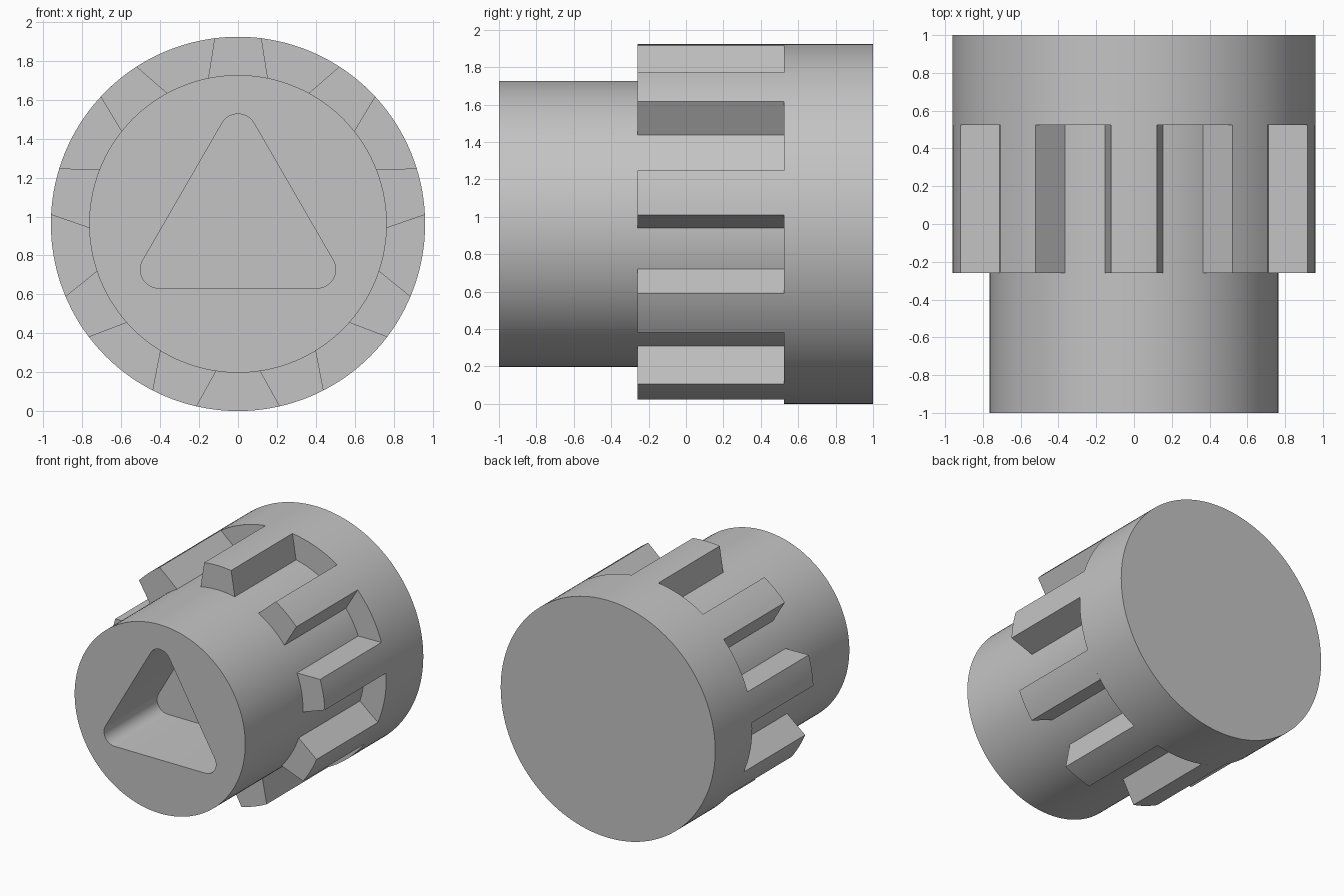
import bpy, bmesh
from math import sin, cos, radians

cube = bpy.data.objects.get("Cube")
if cube:
    bpy.data.objects.remove(cube, do_unlink=True)

R_OUT, R_IN = 0.962, 0.765
CZ = R_OUT                                  # height of the axis
Y_FRONT, Y_TOOTH, Y_RIM, Y_BACK = -1.0, -0.26, 0.525, 1.0
TEETH = 9

grey = bpy.data.materials.new("plain grey")
grey.use_nodes = True
GREY = (0.55, 0.55, 0.55, 1)
grey.diffuse_color = GREY
grey.node_tree.nodes["Principled BSDF"].inputs["Base Color"].default_value = GREY


def polar(radius, degrees):
    """Point around the axis, measured clockwise from the top."""
    a = radians(degrees)
    return radius * sin(a), CZ + radius * cos(a)


def loft(bm, sections, caps=True):
    """Skin a list of (outline, y) sections with quads and cap the ends."""
    rings = [[bm.verts.new((x, y, z)) for x, z in pts] for pts, y in sections]
    n = len(rings[0])
    for a, b in zip(rings, rings[1:]):
        for i in range(n):
            j = (i + 1) % n
            bm.faces.new((a[i], a[j], b[j], b[i]))
    if caps:
        bm.faces.new(rings[0])
        bm.faces.new(rings[-1])


def finish(bm, name):
    bmesh.ops.recalc_face_normals(bm, faces=bm.faces)
    mesh = bpy.data.meshes.new(name)
    bm.to_mesh(mesh)
    bm.free()
    mesh.materials.append(grey)
    obj = bpy.data.objects.new(name, mesh)
    bpy.context.collection.objects.link(obj)
    return obj


def smooth(obj):
    bpy.ops.object.select_all(action='DESELECT')
    obj.select_set(True)
    bpy.context.view_layer.objects.active = obj
    bpy.ops.object.shade_smooth_by_angle(angle=radians(25))


def circle(radius, n=144):
    return [polar(radius, 360 * i / n) for i in range(n)]


# Stepped body: narrow front barrel and wide rear rim
bm = bmesh.new()
loft(bm, [(circle(R_IN), Y_FRONT), (circle(R_IN), Y_RIM),
          (circle(R_OUT), Y_RIM), (circle(R_OUT), Y_BACK)])
body = finish(bm, "body")

# Rounded triangular socket cut into the front
FILLET, REACH, DEPTH = 0.095, 0.47, 0.68
triangle = []
for corner in (0, 120, 240):
    cx, cz = polar(REACH, corner)
    for step in range(13):
        px, pz = polar(FILLET, corner - 60 + step * 10)
        triangle.append((cx + px, cz + pz - CZ))
bm = bmesh.new()
loft(bm, [(triangle, Y_FRONT - 0.1), (triangle, Y_FRONT + DEPTH)])
cutter = finish(bm, "socket_cutter")
cutter.hide_render = True

cut = body.modifiers.new("socket", 'BOOLEAN')
cut.operation = 'DIFFERENCE'
cut.solver = 'EXACT'
cut.object = cutter
bpy.context.view_layer.objects.active = body
bpy.ops.object.modifier_apply(modifier=cut.name)
bpy.data.objects.remove(cutter, do_unlink=True)
smooth(body)

# Tapered teeth, flush with the rim
HALF_TOP, HALF_BASE, STEPS = 7.2, 11.7, 6
bm = bmesh.new()
for k in range(TEETH):
    mid = 360 * k / TEETH
    outline = [polar(R_OUT, mid - HALF_TOP + 2 * HALF_TOP * i / STEPS)
               for i in range(STEPS + 1)]
    outline += [polar(R_IN - 0.005, mid + HALF_BASE - 2 * HALF_BASE * i / STEPS)
                for i in range(STEPS + 1)]
    loft(bm, [(outline, Y_TOOTH), (outline, Y_RIM)])
smooth(finish(bm, "teeth"))
